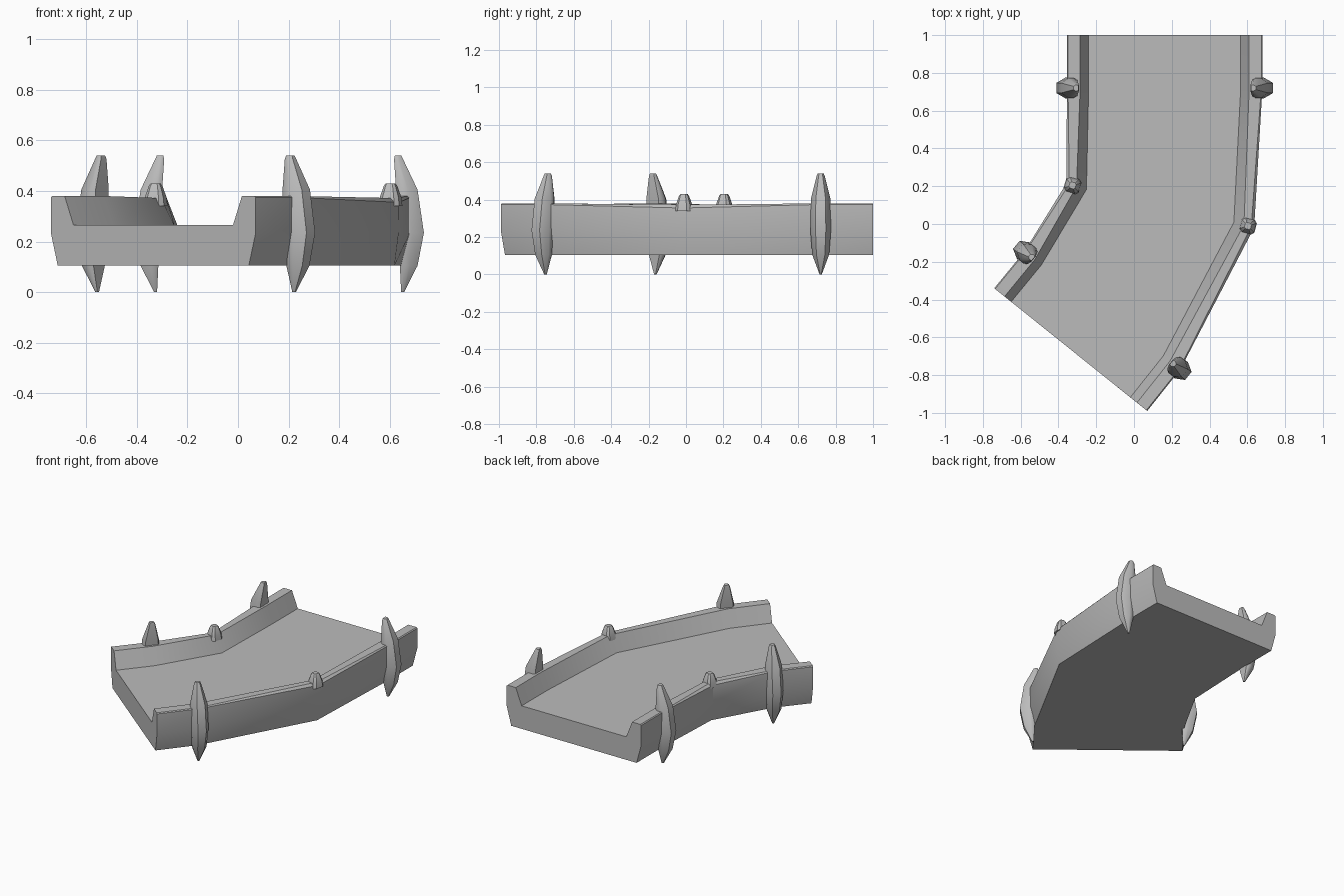
import bpy, bmesh, math
from mathutils import Vector

if "Cube" in bpy.data.objects:
    bpy.data.objects.remove(bpy.data.objects["Cube"])

grey = bpy.data.materials.new("stone_grey")
grey.use_nodes = True
color = (0.5, 0.5, 0.5, 1)
grey.diffuse_color = color
grey.node_tree.nodes["Principled BSDF"].inputs["Base Color"].default_value = color


def loft(name, rings, smooth=30):
    """Skin a list of equal closed rings and cap both ends."""
    bm = bmesh.new()
    rows = [[bm.verts.new(p) for p in ring] for ring in rings]
    n = len(rows[0])
    for a, b in zip(rows, rows[1:]):
        for i in range(n):
            j = (i + 1) % n
            bm.faces.new((a[i], a[j], b[j], b[i]))
    bm.faces.new(rows[0])
    bm.faces.new(rows[-1])
    bmesh.ops.recalc_face_normals(bm, faces=bm.faces)
    mesh = bpy.data.meshes.new(name)
    bm.to_mesh(mesh)
    bm.free()
    mesh.materials.append(grey)
    obj = bpy.data.objects.new(name, mesh)
    bpy.context.collection.objects.link(obj)
    bpy.ops.object.select_all(action="DESELECT")
    obj.select_set(True)
    bpy.context.view_layer.objects.active = obj
    bpy.ops.object.shade_smooth_by_angle(angle=math.radians(smooth))
    return obj


# Outer edge points and inward directions, from the back end to the front end
turned = Vector((0.78, -0.626)).normalized()
left_dirs = [Vector((1, 0)), Vector((1, 0)), Vector((0.95, -0.28)).normalized(), turned, turned]
right_dirs = [Vector((-1, 0)), Vector((-1, 0)), Vector((-0.96, 0.25)).normalized(), -turned, -turned]
left_pts = [Vector(p) for p in ((-0.355, 1), (-0.355, 0.72), (-0.362, 0.215), (-0.58, -0.145), (-0.74, -0.34))]
right_pts = [Vector(p) for p in ((0.68, 1), (0.68, 0.72), (0.64, -0.02), (0.245, -0.77), (0.07, -0.99))]

# Half cross-sections as (inset, height), base to floor
end_half = [(0.035, 0.105), (0, 0.235), (0, 0.374), (0.006, 0.38), (0.07, 0.38), (0.115, 0.265)]
bend_half = [(0.022, 0.105), (0.005, 0.235), (0.004, 0.355), (0.02, 0.372), (0.06, 0.372), (0.115, 0.265)]


def place(origin, inward, half):
    return [(*(origin + inward * u), z) for u, z in half]


# Bent road deck with raised side walls
rings = []
for i in range(len(left_pts)):
    half = bend_half if i == 2 else end_half
    rings.append(place(left_pts[i], left_dirs[i], half)
                 + place(right_pts[i], right_dirs[i], half)[::-1])
loft("road_deck", rings)

# Pointed posts: height, inner edge, outer edge, half thickness
post_levels = [(0.0, -0.035, -0.023, 0.006), (0.105, -0.04, 0.03, 0.045),
               (0.235, -0.05, 0.055, 0.055), (0.405, -0.055, 0.03, 0.052),
               (0.525, -0.063, -0.027, 0.022), (0.54, -0.06, -0.034, 0.016)]


def post(name, origin, inward):
    along = Vector((-inward.y, inward.x))
    rings = []
    for z, a, b, t in post_levels:
        m = a + (b - a) * 0.55
        outline = [(a, -t * 0.8), (a + (b - a) * 0.2, -t), (m, -t), (b, -t * 0.5),
                   (b, t * 0.5), (m, t), (a + (b - a) * 0.2, t), (a, t * 0.8)]
        rings.append([(*(origin - inward * u + along * v), z) for u, v in outline])
    loft(name, rings, 35)


# Small caps on the rail at the bend
def cap(name, origin, inward):
    along = Vector((-inward.y, inward.x))
    centre = origin + inward * 0.038
    rings = []
    for z, s in ((0.34, 0.042), (0.375, 0.038), (0.42, 0.024), (0.43, 0.017)):
        rings.append([(*(centre + inward * u * s + along * v * s), z)
                      for u, v in ((-1, -0.6), (-0.6, -1), (0.6, -1), (1, -0.6),
                                   (1, 0.6), (0.6, 1), (-0.6, 1), (-1, 0.6))])
    loft(name, rings, 35)


for side, pts, dirs in (("left", right_pts, right_dirs), ("right", left_pts, left_dirs)):
    post("back_post_" + side, pts[1], dirs[1])
    post("front_post_" + side, pts[3], dirs[3])
    cap("bend_cap_" + side, pts[2], dirs[2])
